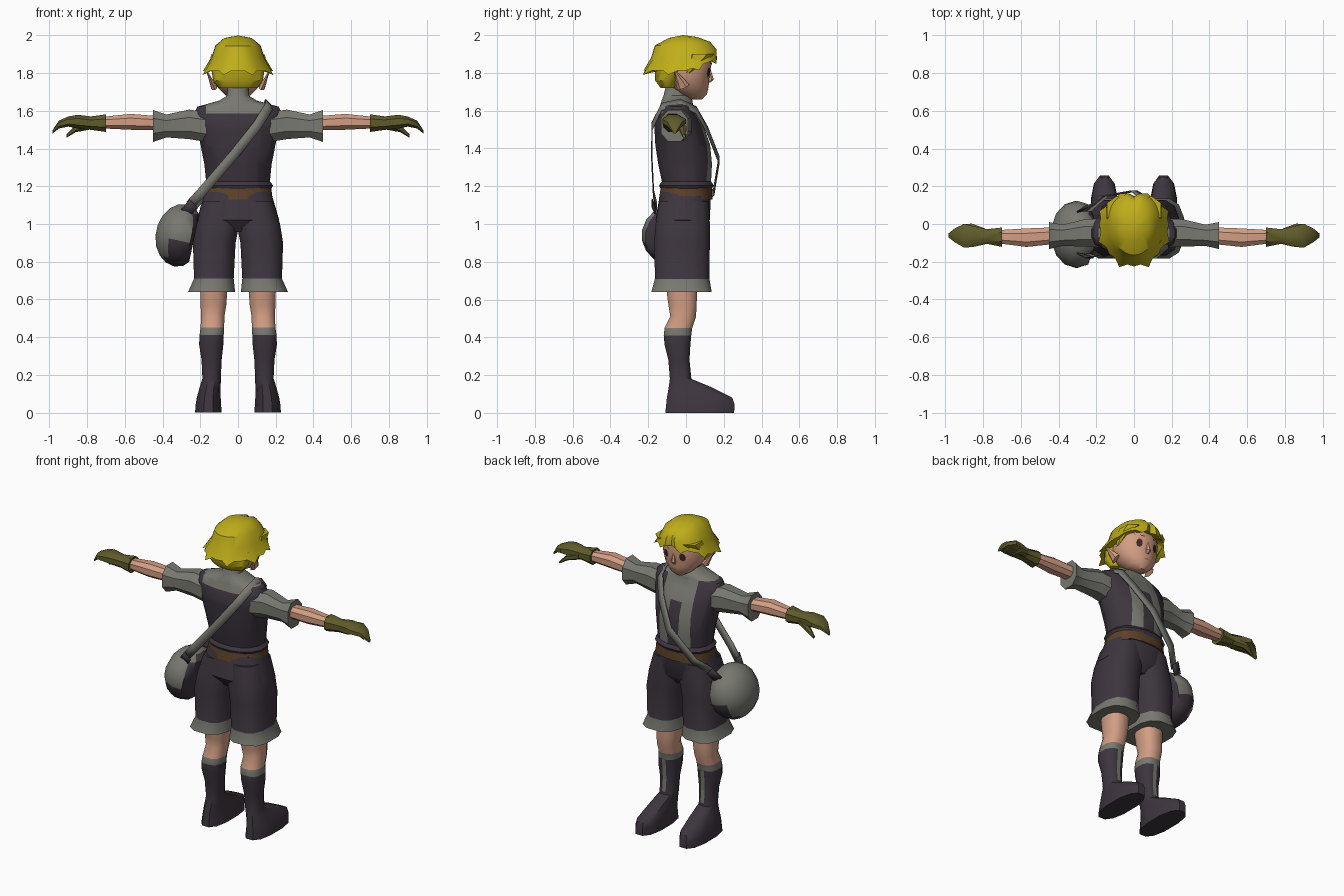
import bpy, bmesh
from math import sin, cos, pi, radians
from mathutils import Vector, Matrix
from mathutils.bvhtree import BVHTree

if "Cube" in bpy.data.objects:
    bpy.data.objects.remove(bpy.data.objects["Cube"])


def material(name, rgb):
    m = bpy.data.materials.new(name)
    m.use_nodes = True
    m.diffuse_color = (*rgb, 1)
    m.node_tree.nodes["Principled BSDF"].inputs["Base Color"].default_value = (*rgb, 1)
    return m


yellow = material("hair yellow", (.52, .42, .01))
skin = material("skin", (.65, .34, .23))
dark = material("dark plum cloth", (.048, .036, .05))
grey = material("grey cloth", (.19, .19, .165))
brown = material("belt brown", (.105, .052, .022))
olive = material("glove olive", (.115, .105, .024))
eye_dark = material("eye brown", (.06, .022, .015))
lip = material("lip", (.36, .15, .1))
made = []
SIDES = (("left", 1), ("right", -1))


def finish(name, bm, mats, rule=None):
    """Turn a bmesh into an object, colouring faces by rule(centre, normal)."""
    bmesh.ops.recalc_face_normals(bm, faces=bm.faces)
    if rule:
        for f in bm.faces:
            f.material_index = mats.index(rule(f.calc_center_median(), f.normal))
    me = bpy.data.meshes.new(name)
    bm.to_mesh(me)
    bm.free()
    for m in mats:
        me.materials.append(m)
    ob = bpy.data.objects.new(name, me)
    bpy.context.collection.objects.link(ob)
    made.append(ob)
    return ob


def loft(name, rings, mats, rule=None, axis="z", side=1, n=12, square=1.0, cuts=()):
    """Skin rings of (height, a0, a1, b0, b1) along z (a=x, b=y) or x (a=y, b=z)."""
    bm = bmesh.new()
    loops = []
    for t, a0, a1, b0, b1 in rings:
        loop = []
        for i in range(n):
            c, s = cos(2 * pi * (i + .5) / n), sin(2 * pi * (i + .5) / n)
            c, s = [abs(v) ** square * (1 if v > 0 else -1) for v in (c, s)]
            a, b = (a0 + a1 + (a1 - a0) * c) / 2, (b0 + b1 + (b1 - b0) * s) / 2
            p = (a, b, t) if axis == "z" else (t, a, b)
            loop.append(bm.verts.new((p[0] * side, p[1], p[2])))
        loops.append(loop)
    for lo, hi in zip(loops, loops[1:]):
        for i in range(n):
            j = (i + 1) % n
            bm.faces.new((lo[i], lo[j], hi[j], hi[i]))
    bm.faces.new(loops[0])
    bm.faces.new(loops[-1])
    for co, no in cuts:
        bmesh.ops.bisect_plane(bm, geom=bm.verts[:] + bm.edges[:] + bm.faces[:],
                               plane_co=co, plane_no=no)
    return finish(name, bm, mats, rule)


def decal(name, outline, target, mat):
    """Thin plate laid on the +y side of the target."""
    tree = BVHTree.FromPolygons([v.co for v in target.data.vertices],
                                [p.vertices for p in target.data.polygons])
    bm = bmesh.new()
    vs = []
    for x, z in outline:
        hit = tree.ray_cast(Vector((x, 1, z)), Vector((0, -1, 0)))[0]
        vs.append(bm.verts.new((x, (hit.y if hit else 0) + .004, z)))
    bm.faces.new(vs)
    return finish(name, bm, [mat])


def ribbon(name, path, width, mat):
    """Flat strap along a path, with a little thickness."""
    bm = bmesh.new()
    w = Vector((.7, 0, -.7)) * width / 2
    rows = [[bm.verts.new(Vector(p) + w), bm.verts.new(Vector(p) - w)] for p in path]
    for a, b in zip(rows, rows[1:]):
        bm.faces.new((a[0], a[1], b[1], b[0]))
    ob = finish(name, bm, [mat])
    ob.modifiers.new("thickness", "SOLIDIFY").thickness = .006


def oval(x, z, rx, rz, n=8):
    return [(x + rx * cos(2 * pi * i / n), z + rz * sin(2 * pi * i / n)) for i in range(n)]


# Shirt with painted vest
def vest(c, n):
    x = abs(c.x)
    if c.z < 1.225:
        return dark
    if c.z > 1.63:
        return grey
    if c.y < -.04:
        return dark if c.z < 1.585 or x > .17 else grey
    return dark if x > .11 or (x < .04 and c.z < 1.5) else grey


cuts = [((x * s, 0, 0), (1, 0, 0)) for x in (.04, .11, .17) for s in (1, -1)]
cuts += [((0, 0, z), (0, 0, 1)) for z in (1.5, 1.585, 1.63)] + [((0, -.04, 0), (0, 1, 0))]
loft("shirt", [(1.17, -.17, .17, -.13, .13), (1.205, -.19, .19, -.145, .15),
               (1.225, -.172, .172, -.13, .135), (1.32, -.182, .182, -.15, .14),
               (1.42, -.202, .202, -.165, .13), (1.52, -.225, .225, -.17, .095),
               (1.58, -.24, .24, -.155, .06), (1.622, -.22, .22, -.14, .04),
               (1.655, -.1, .1, -.13, .035), (1.68, -.06, .06, -.12, .015),
               (1.72, -.056, .056, -.11, .005)],
     [grey, dark], vest, n=16, square=.9, cuts=cuts)
loft("neck", [(1.68, -.05, .05, -.1, .0), (1.8, -.05, .05, -.1, .02)], [skin])

# Belt and shorts
loft("belt", [(1.13, -.187, .187, -.146, .142), (1.2, -.178, .178, -.135, .138)],
     [brown], n=16, square=.85)
loft("shorts_seat", [(.96, -.15, .15, -.12, .08), (1.02, -.222, .222, -.164, .128),
                     (1.17, -.178, .178, -.138, .135)], [dark], n=16, square=.8)
for tag, s in SIDES:
    loft(tag + "_shorts_leg",
         [(.64, .012, .268, -.188, .14), (.71, .02, .236, -.168, .128),
          (.9, .01, .242, -.172, .13), (1.0, -.01, .226, -.165, .13),
          (1.12, -.02, .19, -.145, .125)],
         [dark, grey], lambda c, n: grey if c.z < .7 else dark, side=s, square=.75)

    # Leg, sock, boot and foot in one skin
    leg = loft(tag + "_leg",
               [(0, .085, .23, -.115, .26), (.045, .088, .226, -.11, .262),
                (.08, .09, .22, -.106, .25), (.135, .09, .205, -.095, .14),
                (.18, .09, .19, -.087, .03), (.28, .085, .195, -.095, .02),
                (.36, .076, .208, -.115, .025), (.41, .074, .206, -.12, .03),
                (.45, .072, .2, -.115, .035), (.51, .07, .198, -.085, .055),
                (.57, .06, .2, -.095, .058), (.72, .05, .205, -.115, .065)],
               [skin, grey, dark],
               lambda c, n: dark if c.z < .41 else grey if c.z < .45 else skin,
               side=s, square=.8)
    for z in (.2, .28, .36):
        h = .08 if z < .36 else .05
        decal(tag + "_boot_gap", [(s * x, y) for x, y in
              ((.125, z), (.15, z), (.15, z + h), (.125, z + h))], leg, grey)

    # Sleeve, forearm, glove
    loft(tag + "_sleeve", [(.17, -.13, .035, 1.43, 1.6), (.26, -.125, .03, 1.445, 1.612),
                           (.38, -.12, .0, 1.455, 1.585), (.45, -.138, .015, 1.43, 1.61)],
         [grey], axis="x", side=s, n=8, square=.85)
    loft(tag + "_forearm", [(.43, -.11, -.015, 1.495, 1.575), (.57, -.125, -.02, 1.497, 1.587),
                            (.72, -.105, -.03, 1.505, 1.57)],
         [skin], axis="x", side=s, n=8, square=.85)
    loft(tag + "_glove", [(.7, -.125, -.015, 1.485, 1.585), (.78, -.108, -.025, 1.497, 1.573),
                          (.85, -.125, -.008, 1.503, 1.582), (.9, -.13, .005, 1.515, 1.572),
                          (.95, -.1, -.02, 1.505, 1.55), (.985, -.07, -.05, 1.478, 1.495)],
         [olive], axis="x", side=s, n=8, square=.85)
    loft(tag + "_thumb", [(.79, -.07, -.02, 1.5, 1.55), (.86, -.04, .005, 1.487, 1.528),
                          (.91, -.02, .0, 1.457, 1.475)], [olive], axis="x", side=s, n=6)

# Head with nose, ears and painted face
head = loft("head", [(1.66, -.03, .03, .03, .085), (1.685, -.07, .07, -.04, .112),
                     (1.73, -.115, .115, -.09, .122), (1.78, -.135, .135, -.12, .126),
                     (1.85, -.14, .14, -.13, .138), (1.92, -.12, .12, -.12, .12)],
            [skin], n=16)
loft("nose", [(1.75, -.012, .012, .1, .13), (1.765, -.015, .015, .1, .147),
              (1.82, -.006, .006, .1, .13)], [skin], n=6)
decal("mouth", oval(0, 1.712, .022, .004), head, lip)
for tag, s in SIDES:
    decal(tag + "_eye", oval(s * .058, 1.803, .019, .027), head, eye_dark)
    decal(tag + "_brow", [(s * x, z) for x, z in
          ((.03, 1.845), (.09, 1.855), (.09, 1.862), (.03, 1.853))], head, brown)
    bm = bmesh.new()
    bmesh.ops.create_cone(bm, segments=6, radius1=.045, radius2=.008, depth=.09, cap_ends=True)
    bm.transform(Matrix.Translation((s * .145, -.035, 1.765)) @
                 Matrix.Rotation(radians(s * 24), 4, "Y") @
                 Matrix.Rotation(radians(25), 4, "X") @ Matrix.Diagonal((.4, .8, 1.1, 1)))
    finish(tag + "_ear", bm, [skin])

# Hair: dome, jagged flared rim, tucked underside
bm = bmesh.new()
count = 32
loops = []
# half width, back y, front y, back height, front height, jag
for rx, y0, y1, zb, zf, jag in ((.075, -.09, .06, 1.985, 1.99, 0),
                                (.12, -.165, .13, 1.945, 1.965, 0),
                                (.142, -.185, .165, 1.88, 1.925, 0),
                                (.185, -.225, .168, 1.812, 1.875, 1),
                                (.135, -.125, .12, 1.82, 1.885, 0)):
    loop = []
    for i in range(count):
        a = 2 * pi * i / count
        front = max(0, cos(a))
        k = 1 + (.1 if i % 4 == 2 else -.03 if i % 2 else 0) * jag * (1 - .7 * front)
        z = zb + (zf - zb) * front - (.022 * jag if i % 4 == 2 else 0)
        y = cos(a) * (y1 if cos(a) > 0 else -y0)
        notch = 1 - (.12 if i == 0 else 0)
        loop.append(bm.verts.new((rx * sin(a) * k, y * k * notch, z)))
    loops.append(loop)
top = bm.verts.new((0, -.015, 2))
for i in range(count):
    j = (i + 1) % count
    bm.faces.new((top, loops[0][i], loops[0][j]))
    for hi, lo in zip(loops, loops[1:]):
        bm.faces.new((hi[i], lo[i], lo[j], hi[j]))
finish("hair", bm, [yellow])
loft("hair_nape", [(1.72, -.1, .1, -.135, -.05), (1.76, -.135, .135, -.165, -.03),
                   (1.85, -.148, .148, -.165, .03)], [yellow], n=16)

# Side locks of the fringe
for tag, s in SIDES:
    loft(tag + "_fringe", [(1.8, .132, .138, .0, .02), (1.85, .115, .155, .0, .09),
                           (1.9, .03, .15, .0, .15)], [yellow], side=s, n=6)

# Satchel: flattened ball, grey flap outside, dark pouch beneath
bm = bmesh.new()
bmesh.ops.create_uvsphere(bm, u_segments=14, v_segments=9, radius=1)
for v in bm.verts:
    v.co.x = min(v.co.x, .55)
bm.transform(Matrix.Translation((-.305, -.055, .94)) @ Matrix.Rotation(radians(12), 4, "Y") @
             Matrix.Diagonal((.135, .18, .168, 1)))
finish("satchel", bm, [grey, dark],
       lambda c, n: dark if n.x > .6 or (c.z < .9 and n.x > -.6) or c.z < .81 else grey)

# Strap over the shoulder, front and back, with clips
ribbon("strap", [(-.255, -.16, 1.1), (-.2, -.175, 1.16), (-.02, -.185, 1.37),
                 (.1, -.182, 1.52), (.165, -.13, 1.622), (.165, -.03, 1.645),
                 (.15, .055, 1.605), (.1, .115, 1.5), (0, .178, 1.34),
                 (-.16, .15, 1.17), (-.25, .07, 1.09)], .052, grey)
ribbon("back_clip", [(-.28, -.152, 1.055), (-.235, -.176, 1.11)], .062, dark)
ribbon("front_clip", [(-.28, .062, 1.05), (-.235, .092, 1.105)], .062, dark)

# Shading
bpy.ops.object.select_all(action="DESELECT")
for ob in made:
    ob.select_set(True)
bpy.context.view_layer.objects.active = made[0]
bpy.ops.object.shade_smooth_by_angle(angle=radians(38))
